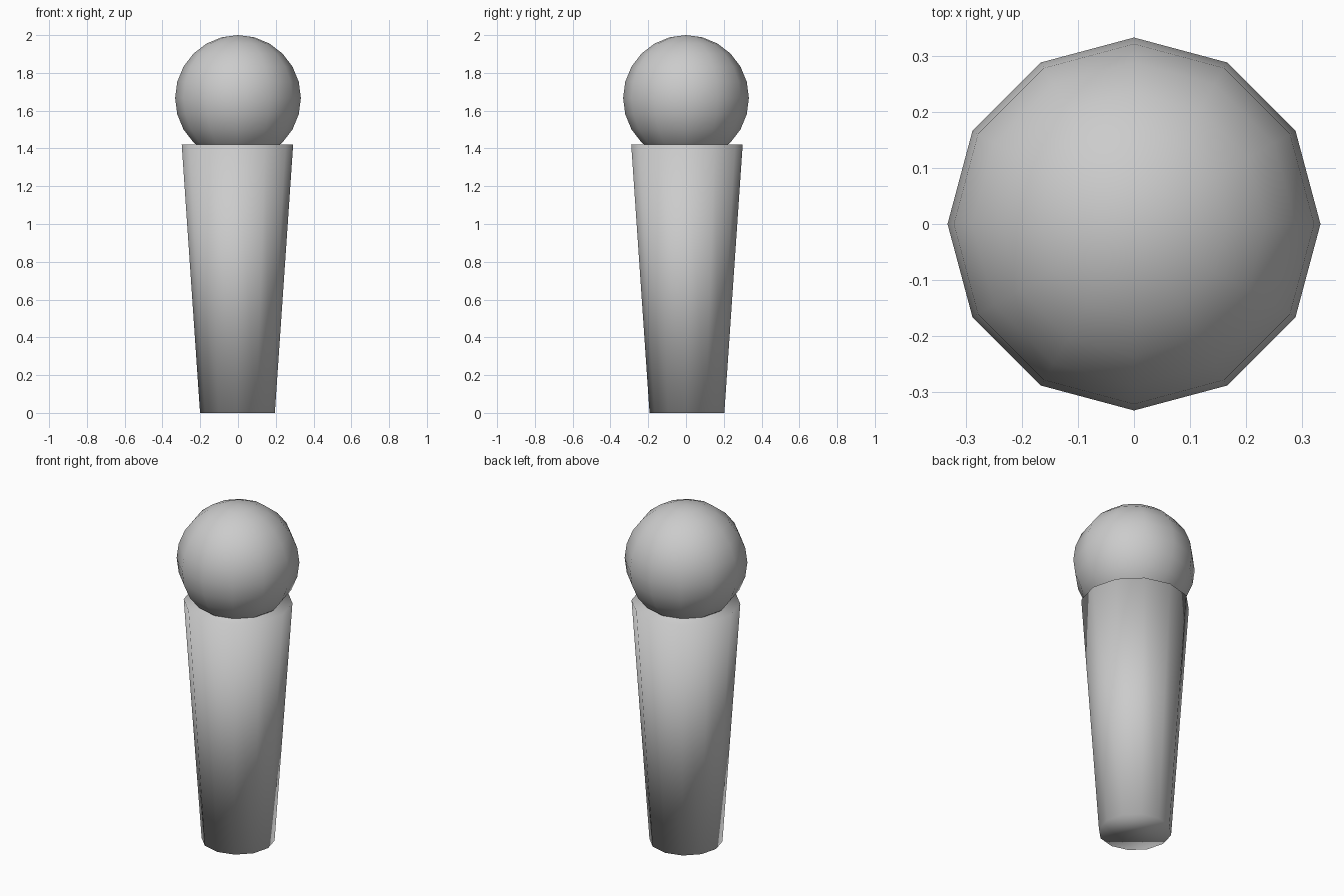
import bpy, bmesh
from mathutils import Matrix

if "Cube" in bpy.data.objects:
    bpy.data.objects.remove(bpy.data.objects["Cube"])

SIDES = 12


def make_part(name, build, location):
    """Build a smooth-shaded mesh object from a bmesh operation."""
    bm = bmesh.new()
    build(bm)
    bmesh.ops.recalc_face_normals(bm, faces=bm.faces)
    for f in bm.faces:
        f.smooth = True
    mesh = bpy.data.meshes.new(name)
    bm.to_mesh(mesh)
    bm.free()
    obj = bpy.data.objects.new(name, mesh)
    obj.location = location
    bpy.context.collection.objects.link(obj)
    return obj


# Tapered handle, closed at both ends, very slightly off centre
HEIGHT = 1.42
make_part("handle", lambda bm: bmesh.ops.create_cone(
    bm, cap_ends=True, segments=SIDES, radius1=0.198, radius2=0.295,
    depth=HEIGHT), (-0.003, 0.005, HEIGHT / 2))

# Ball head sunk into the top of the handle
RADIUS = 0.333
make_part("ball_head", lambda bm: bmesh.ops.create_uvsphere(
    bm, u_segments=SIDES, v_segments=12, radius=RADIUS), (0, 0, 2 - RADIUS))
